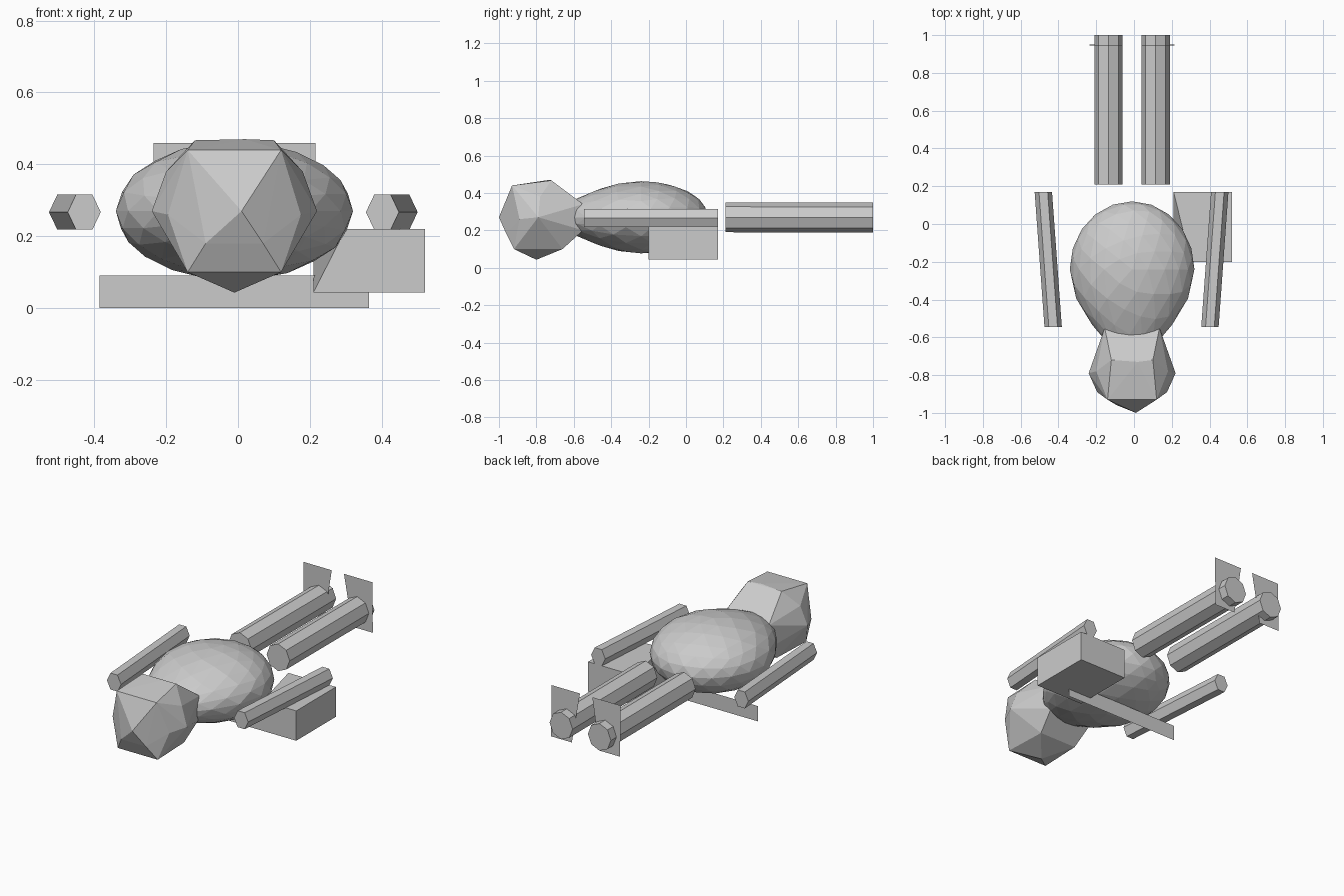
import bpy, bmesh, math
from mathutils import Vector

if "Cube" in bpy.data.objects:
    bpy.data.objects.remove(bpy.data.objects["Cube"])


def add_object(name, bm):
    bmesh.ops.recalc_face_normals(bm, faces=bm.faces)
    mesh = bpy.data.meshes.new(name)
    bm.to_mesh(mesh)
    bm.free()
    obj = bpy.data.objects.new(name, mesh)
    bpy.context.collection.objects.link(obj)
    return obj


def limb(name, start, end, rx, rz, sides):
    """Flat-faced prism running along y between two centre points."""
    bm = bmesh.new()
    rings = []
    for c in (start, end):
        rings.append([bm.verts.new((c[0] + rx * math.cos(2 * math.pi * i / sides), c[1],
                                    c[2] + rz * math.sin(2 * math.pi * i / sides)))
                      for i in range(sides)])
    a, b = rings
    for i in range(sides):
        j = (i + 1) % sides
        bm.faces.new((a[i], a[j], b[j], b[i]))
    bm.faces.new(a)
    bm.faces.new(b)
    return add_object(name, bm)


def panel(name, points):
    bm = bmesh.new()
    bm.faces.new([bm.verts.new(p) for p in points])
    return add_object(name, bm)


# Rounded body, tapering towards the neck
bm = bmesh.new()
bmesh.ops.create_icosphere(bm, subdivisions=3, radius=1)
for v in bm.verts:
    x, y, z = v.co
    if y > 0:
        v.co = (-0.01 + 0.33 * x, -0.24 + 0.36 * y, 0.27 + 0.193 * z)
    else:
        k = 1 - 0.6 * y * y
        v.co = (-0.01 + 0.33 * k * x, -0.24 + 0.5 * y, 0.27 + 0.193 * k * z)
add_object("body", bm)

# Faceted head, hull of mirrored points (half width, y, z)
bm = bmesh.new()
for w, y, z in [(0.23, -0.79, 0.27), (0.185, -0.89, 0.26), (0.13, -0.93, 0.44),
                (0.11, -0.72, 0.467), (0.145, -0.55, 0.34), (0.14, -0.55, 0.20),
                (0.13, -0.92, 0.10), (0.12, -0.66, 0.10), (0.19, -0.78, 0.38),
                (0.08, -0.96, 0.18)]:
    for s in (-1, 1):
        bm.verts.new((-0.01 + s * w, y, z))
for p in [(0.01, -1.0, 0.27), (-0.01, -0.80, 0.043), (0.02, -0.73, 0.47)]:
    bm.verts.new(p)
bmesh.ops.convex_hull(bm, input=bm.verts)
add_object("head", bm)

# Legs and upright foot panels
for side, s in (("left", -1), ("right", 1)):
    cx = -0.01 + s * 0.125
    limb(side + "_leg", (cx, 0.21, 0.27), (cx, 1.0, 0.268), 0.075, 0.08, 8)
    inner, outer = -0.01 + s * 0.04, -0.01 + s * 0.225
    low = -0.01 + s * 0.09
    panel(side + "_foot", [(inner, 0.945, 0.46), (outer, 0.945, 0.46),
                           (outer, 0.95, 0.16), (low, 0.95, 0.16)])

# Arms, slightly splayed
for side, s in (("left", -1), ("right", 1)):
    limb(side + "_arm", (-0.013 + s * 0.415, -0.545, 0.267),
         (-0.013 + s * 0.467, 0.17, 0.267), 0.046, 0.056, 6)

# Side pouch with one corner pulled in
bm = bmesh.new()
bmesh.ops.create_cube(bm, size=1)
for v in bm.verts:
    x, y, z = v.co
    v.co = Vector((0.365 + 0.31 * x, -0.015 + 0.37 * y, 0.132 + 0.176 * z))
    if x < 0 and y < 0 and z > 0:
        v.co.x = 0.30
add_object("side_pouch", bm)

# Thin strip under the body
panel("under_strip", [(-0.385, -0.12, 0.0), (0.365, -0.12, 0.0),
                      (0.365, -0.12, 0.09), (-0.385, -0.12, 0.09)])
